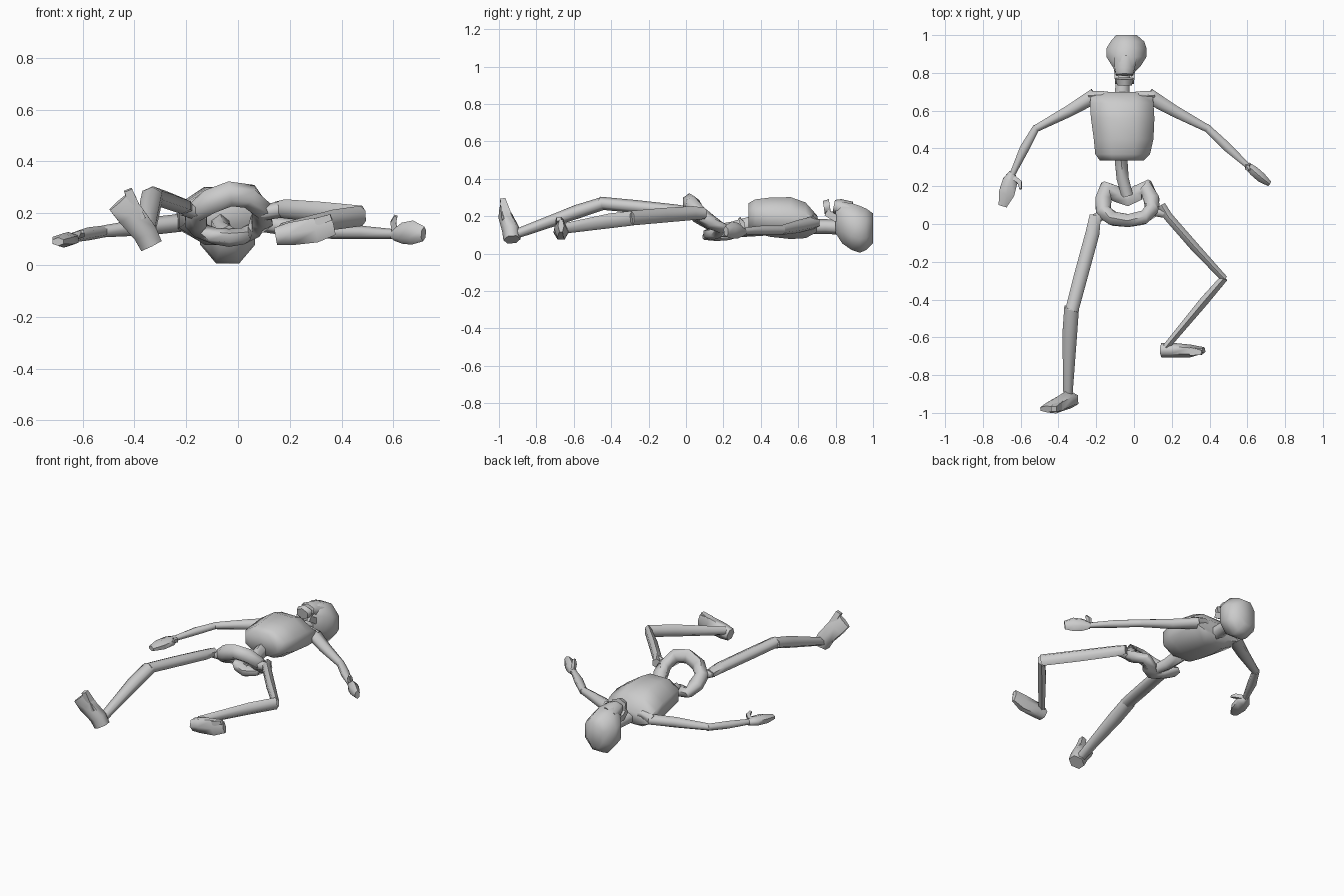
import bpy, bmesh, math
from mathutils import Vector

bone = bpy.data.materials.new("bone_grey")
bone.diffuse_color = (0.6, 0.6, 0.6, 1)


def loft(name, secs, n=6, up=(0, 0, 1), closed=False, axis=None):
    """Skin a path; each section is x, y, z, half width, half thickness. A given axis keeps sections parallel."""
    bm = bmesh.new()
    up, pts, rings = Vector(up), [Vector(s[:3]) for s in secs], []
    k, m = 1 / math.cos(math.pi / n), len(secs)
    for i, s in enumerate(secs):
        t = Vector(axis) if axis else Vector()
        if closed:
            t = pts[(i + 1) % m] - pts[i - 1]
        elif not axis:
            if i + 1 < m:
                t += (pts[i + 1] - pts[i]).normalized()
            if i:
                t += (pts[i] - pts[i - 1]).normalized()
        t.normalize()
        side = t.cross(up).normalized()
        nrm = side.cross(t)
        rings.append([bm.verts.new(pts[i] + side * (k * s[3] * math.cos(a)) + nrm * (k * s[4] * math.sin(a)))
                      for a in [(j + 0.5) * math.tau / n for j in range(n)]])
    for i in range(m if closed else m - 1):
        a, b = rings[i], rings[(i + 1) % m]
        for j in range(n):
            bm.faces.new((a[j], a[(j + 1) % n], b[(j + 1) % n], b[j]))
    if not closed:
        bm.faces.new(rings[0])
        bm.faces.new(rings[-1])
    bmesh.ops.recalc_face_normals(bm, faces=bm.faces)
    me = bpy.data.meshes.new(name)
    bm.to_mesh(me)
    bm.free()
    me.materials.append(bone)
    ob = bpy.data.objects.new(name, me)
    bpy.context.collection.objects.link(ob)
    bpy.ops.object.select_all(action='DESELECT')
    ob.select_set(True)
    bpy.context.view_layer.objects.active = ob
    bpy.ops.object.shade_smooth_by_angle(angle=math.radians(66))
    return ob


Y = (0, 1, 0)
# skull and jaws
loft("cranium", [(-.045, .80, .19, .045, .08), (-.04, .835, .165, .075, .11), (-.04, .885, .145, .106, .125),
                 (-.04, .93, .13, .106, .125), (-.035, .965, .13, .09, .11), (-.04, 1.0, .135, .055, .08)], 8, axis=Y)
loft("upper_jaw", [(-.05, .79, .255, .045, .028), (-.05, .815, .25, .052, .038), (-.045, .87, .225, .06, .05)], 6)
loft("lower_jaw", [(-.05, .737, .245, .038, .032), (-.05, .77, .25, .048, .036)], 6)
for s in (-1, 1):
    loft("jaw_hinge", [(-.05 + s * .04, .75, .22, .01, .018), (-.05 + s * .045, .80, .19, .01, .02),
                       (-.05 + s * .05, .85, .2, .01, .015)], 4)

# spine
loft("neck", [(-.065, .66, .145, .04, .035), (-.06, .75, .145, .036, .034), (-.05, .83, .14, .036, .034)], 6)
loft("lower_spine", [(-.035, .15, .12, .03, .03), (-.06, .24, .13, .032, .034), (-.07, .36, .15, .034, .045)], 6)

# rib cage
loft("rib_cage", [(-.065, .335, .20, .115, .07), (-.06, .37, .20, .145, .09), (-.055, .45, .195, .158, .105),
                  (-.06, .56, .19, .168, .112), (-.065, .64, .178, .168, .095), (-.065, .70, .16, .16, .045)], 8, axis=Y)
# collar bones
for s, x in ((-1, -.23), (1, .10)):
    loft("collar_bone", [(-.065 + s * .03, .675, .18, .02, .015), (-.065 + s * .1, .685, .19, .018, .02),
                         (x, .68, .165, .025, .03)], 6)

# pelvis ring
loft("pelvis", [(-.03, .018, .275, .034, .042), (-.11, .028, .245, .036, .042), (-.162, .065, .205, .038, .038),
                (-.162, .13, .165, .042, .034), (-.15, .185, .135, .04, .028), (-.09, .158, .112, .042, .028),
                (-.035, .13, .105, .036, .03), (.02, .165, .112, .042, .028), (.065, .195, .135, .04, .028),
                (.092, .13, .17, .042, .034), (.097, .075, .21, .038, .038), (.045, .033, .265, .036, .042)],
     6, closed=True)
# hip joints
loft("left_hip", [(-.15, .06, .20, .025, .025), (-.215, .02, .22, .028, .025)], 6)
loft("right_hip", [(.09, .07, .20, .025, .025), (.165, .06, .215, .028, .028)], 6)

# arms
loft("left_upper_arm", [(-.205, .68, .165, .04, .03), (-.34, .60, .15, .031, .03), (-.52, .505, .13, .019, .02)])
loft("left_forearm", [(-.515, .515, .13, .019, .02), (-.58, .40, .12, .025, .022), (-.645, .26, .105, .015, .016)])
loft("left_hand", [(-.645, .275, .105, .016, .016), (-.655, .23, .10, .04, .024), (-.675, .16, .095, .042, .024),
                   (-.695, .095, .09, .022, .014)])
loft("left_thumb", [(-.635, .245, .11, .012, .012), (-.605, .22, .12, .012, .012), (-.60, .185, .13, .006, .006)], 4)
loft("right_upper_arm", [(.075, .68, .165, .04, .03), (.21, .60, .145, .031, .03), (.39, .505, .125, .02, .022)])
loft("right_forearm", [(.38, .515, .125, .02, .022), (.49, .41, .125, .024, .022), (.605, .305, .12, .014, .016)])
loft("right_hand", [(.60, .31, .115, .018, .018), (.635, .28, .122, .026, .036), (.675, .245, .126, .026, .04),
                    (.717, .213, .12, .014, .025)])
loft("right_thumb", [(.605, .305, .13, .011, .012), (.60, .30, .165, .011, .012), (.61, .285, .19, .006, .006)],
     4, up=Y)

# left leg
loft("left_thigh", [(-.205, .045, .22, .03, .022), (-.22, -.05, .23, .037, .028), (-.28, -.27, .252, .037, .03),
                    (-.33, -.46, .27, .035, .03)])
loft("left_shin", [(-.33, -.44, .27, .039, .03), (-.34, -.58, .225, .039, .032), (-.35, -.91, .105, .024, .022)])
loft("left_foot", [(-.335, -.93, .075, .044, .04), (-.36, -.935, .125, .047, .042), (-.42, -.965, .20, .052, .034),
                   (-.46, -.98, .245, .048, .016)], 6, up=Y)
# right leg
loft("right_thigh", [(.145, .10, .215, .022, .026), (.18, .04, .217, .024, .032), (.32, -.12, .205, .024, .034),
                     (.478, -.29, .19, .018, .034)])
loft("right_shin", [(.478, -.285, .19, .02, .034), (.37, -.41, .175, .024, .034), (.17, -.65, .135, .018, .024)])
loft("right_foot", [(.145, -.668, .11, .034, .034), (.20, -.668, .12, .044, .034), (.30, -.672, .135, .048, .029),
                    (.37, -.668, .15, .034, .014)], 6, up=Y)
# big toes
loft("left_big_toe", [(-.38, -.955, .18, .022, .03), (-.425, -.98, .29, .016, .014)], 4, up=Y)
loft("right_big_toe", [(.30, -.675, .165, .016, .022), (.36, -.68, .185, .012, .012)], 4, up=Y)
